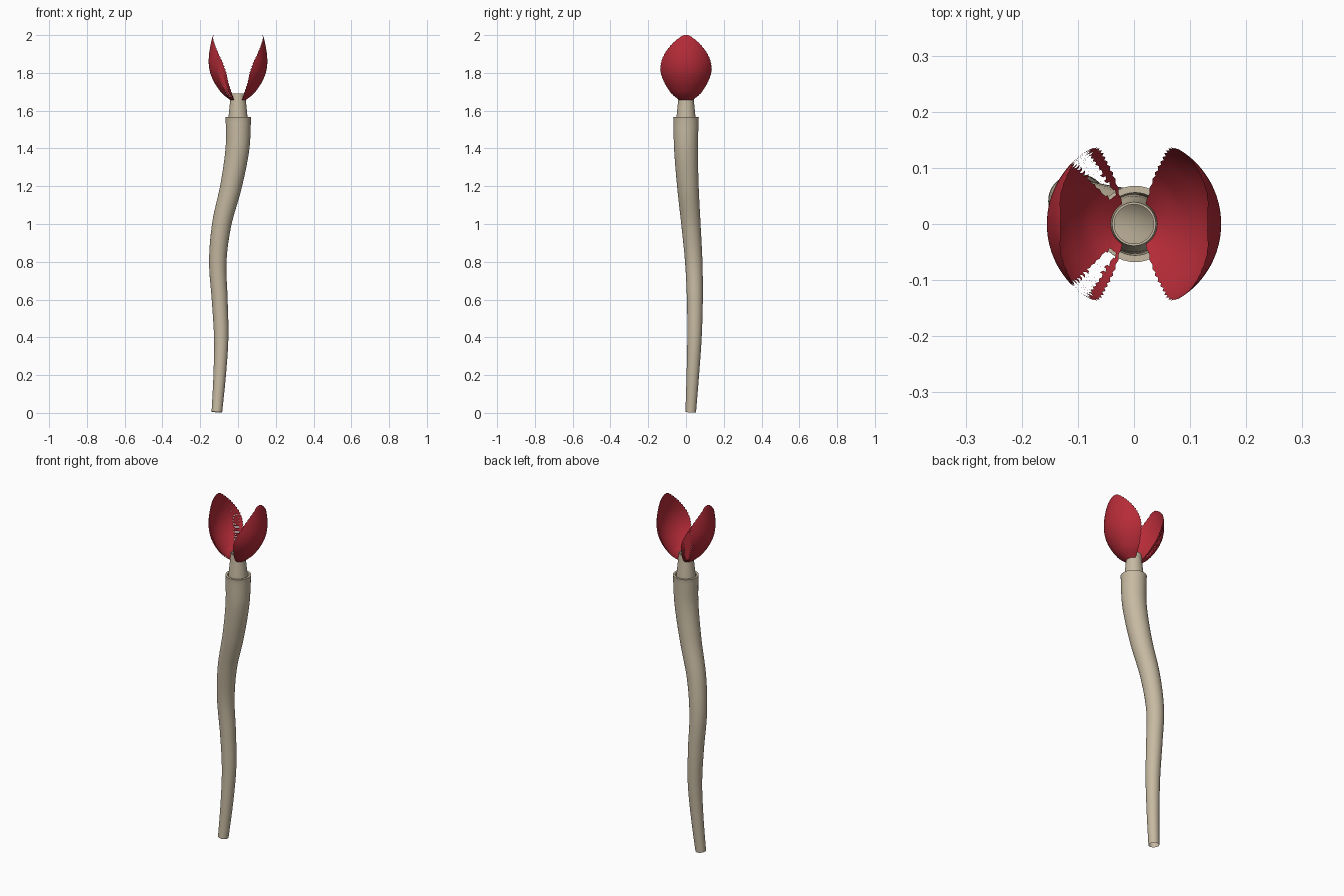
import bpy, bmesh, math
from mathutils import Vector

if "Cube" in bpy.data.objects:
    bpy.data.objects.remove(bpy.data.objects["Cube"])


def material(name, rgb):
    m = bpy.data.materials.new(name)
    m.diffuse_color = (*rgb, 1)
    m.use_nodes = True
    m.node_tree.nodes["Principled BSDF"].inputs["Base Color"].default_value = m.diffuse_color
    return m


TAN = material("tan tube", (0.57, 0.49, 0.36))
RED = material("deep red plume", (0.47, 0.025, 0.04))


def interp(table, z):
    """Smooth interpolation of rows (z, value, value...)."""
    n = len(table)
    i = 0
    while i < n - 2 and z > table[i + 1][0]:
        i += 1
    a, b = table[i], table[i + 1]
    p, q = table[max(i - 1, 0)], table[min(i + 2, n - 1)]
    h = b[0] - a[0]
    t = (z - a[0]) / h
    out = []
    for k in range(1, len(a)):
        ma = (b[k] - p[k]) / (b[0] - p[0]) * h
        mb = (q[k] - a[k]) / (q[0] - a[0]) * h
        out.append((2*t**3 - 3*t*t + 1) * a[k] + (t**3 - 2*t*t + t) * ma
                   + (3*t*t - 2*t**3) * b[k] + (t**3 - t*t) * mb)
    return out


def finish(name, bm, mat, angle=40):
    me = bpy.data.meshes.new(name)
    bm.to_mesh(me)
    bm.free()
    me.materials.append(mat)
    ob = bpy.data.objects.new(name, me)
    bpy.context.collection.objects.link(ob)
    bpy.context.view_layer.objects.active = ob
    ob.select_set(True)
    bpy.ops.object.shade_smooth_by_angle(angle=math.radians(angle))
    ob.select_set(False)
    return ob


def loft(name, rings, mat, sides=40):
    """Skin circles given as (centre, axis, radius)."""
    bm = bmesh.new()
    loops = []
    for c, d, r in rings:
        d = d.normalized()
        u = Vector((0, 1, 0)).cross(d).normalized()
        v = d.cross(u)
        loops.append([bm.verts.new(c + r * (u * math.cos(a) + v * math.sin(a)))
                      for a in (2 * math.pi * i / sides for i in range(sides))])
    for lo, hi in zip(loops, loops[1:]):
        for i in range(sides):
            j = (i + 1) % sides
            bm.faces.new((lo[i], lo[j], hi[j], hi[i]))
    return finish(name, bm, mat)


# Wavy tube: z, x, y, radius
PATH = [(0.004, -0.112, 0.025, 0.028), (0.2, -0.097, 0.036, 0.033),
        (0.4, -0.089, 0.045, 0.038), (0.6, -0.097, 0.047, 0.042),
        (0.8, -0.107, 0.041, 0.046), (1.0, -0.086, 0.026, 0.051),
        (1.2, -0.037, 0.010, 0.057), (1.4, -0.003, 0.0, 0.063),
        (1.56, 0.002, 0.0, 0.067)]


def centre(z):
    x, y, _ = interp(PATH, z)
    return Vector((x, y, z))


rings = []
N = 64
for i in range(N + 1):
    z = 0.004 + (1.556 * i / N)
    z0, z1 = max(z - 0.01, 0.004), min(z + 0.01, 1.56)
    rings.append((centre(z), centre(z1) - centre(z0), interp(PATH, z)[2]))
# rolled lip at the mouth
UP = Vector((0, 0, 1))
for z, r in ((1.566, 0.068), (1.566, 0.056), (1.52, 0.053)):
    rings.append((Vector((0.002, 0, z)), UP, r))
loft("tube", rings, TAN)

# Hollow neck rising from the tube
loft("neck", [(Vector((0, 0, z)), UP, r) for z, r in
              ((1.52, 0.053), (1.57, 0.050), (1.61, 0.046), (1.65, 0.042),
               (1.692, 0.039), (1.692, 0.035), (1.6, 0.040))], TAN)

# Plume lobes: z, radius from the axis, half angle in degrees
LOBE = [(1.655, 0.040, 60), (1.68, 0.072, 66), (1.70, 0.092, 67),
        (1.75, 0.126, 66), (1.80, 0.147, 65), (1.85, 0.155, 59),
        (1.90, 0.153, 48), (1.95, 0.145, 32), (1.985, 0.137, 16),
        (2.0, 0.131, 6)]


def lobe(name, side, slits):
    bm = bmesh.new()
    rows, cols = 44, 48
    grid = []

    def point(z, r, a):
        return bm.verts.new((side * r * math.cos(a), r * math.sin(a), z))

    for i in range(rows + 1):
        z = 1.655 + 0.345 * i / rows
        r, half = interp(LOBE, z)
        # slightly fringed edge
        half = math.radians(half + (1 if i % 2 else -1))
        grid.append([(z, r, half * (2 * j / cols - 1)) for j in range(cols + 1)])
    verts = [[point(*p) for p in row] for row in grid]
    for i in range(rows):
        zm_r = (grid[i][0][1] + grid[i + 1][0][1]) / 2
        for j in range(cols):
            mid = abs(math.degrees(grid[i][j][2] + grid[i][j + 1][2]) / 2)
            if slits and 45 < mid < 58 and grid[i][0][0] > 1.67:
                # loose upright fringes, open when seen from above
                q = [grid[i][j], grid[i][j + 1], grid[i + 1][j + 1], grid[i + 1][j]]
                f = [point(z, zm_r, a) for z, r, a in q]
            else:
                f = [verts[i][j], verts[i][j + 1], verts[i + 1][j + 1], verts[i + 1][j]]
            bm.faces.new(f if side > 0 else f[::-1])
    finish(name, bm, RED, 60)


lobe("plume_right", 1, False)
lobe("plume_left", -1, True)
